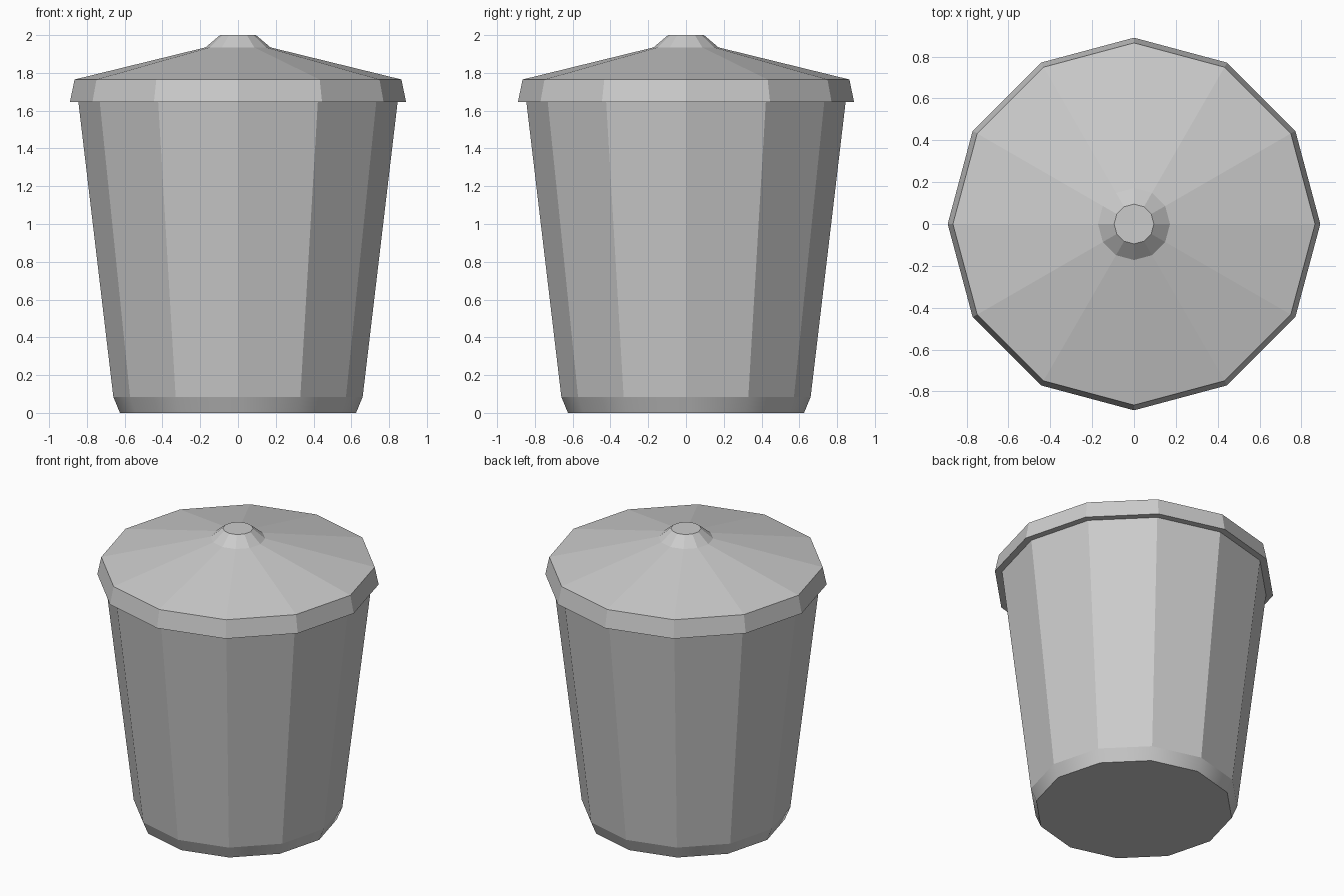
import bpy
import bmesh
from math import cos, sin, tau

SIDES = 12

if "Cube" in bpy.data.objects:
    bpy.data.objects.remove(bpy.data.objects["Cube"], do_unlink=True)

# One plain metal colour
metal = bpy.data.materials.new("grey metal")
metal.use_nodes = True
grey = (0.6, 0.6, 0.6, 1)
metal.diffuse_color = grey
metal.node_tree.nodes["Principled BSDF"].inputs["Base Color"].default_value = grey


def turned(name, profile, cap_bottom=True, cap_top=True, smooth_bands=()):
    """Faceted solid from (radius, height) rings, listed bottom to top."""
    bm = bmesh.new()
    rings = [[bm.verts.new((r * cos(tau * i / SIDES), r * sin(tau * i / SIDES), z))
              for i in range(SIDES)] for r, z in profile]
    for band, (low, high) in enumerate(zip(rings, rings[1:])):
        for i in range(SIDES):
            j = (i + 1) % SIDES
            face = bm.faces.new((low[i], low[j], high[j], high[i]))
            face.smooth = band in smooth_bands
    if cap_bottom:
        bm.faces.new(rings[0][::-1])
    if cap_top:
        bm.faces.new(rings[-1])
    mesh = bpy.data.meshes.new(name)
    bm.to_mesh(mesh)
    bm.free()
    mesh.materials.append(metal)
    obj = bpy.data.objects.new(name, mesh)
    bpy.context.collection.objects.link(obj)
    return obj


# Tapered bin with a softly shaded foot
turned("bin_body", [(0.625, 0), (0.66, 0.085), (0.845, 1.645)],
       cap_top=False, smooth_bands=(0,))

# Overhanging lid: flared rim and shallow cone
turned("lid", [(0.89, 1.645), (0.865, 1.765), (0.172, 1.935)], cap_top=False)

# Stubby handle on the lid
turned("lid_knob", [(0.172, 1.935), (0.095, 2.0)], cap_bottom=False)
